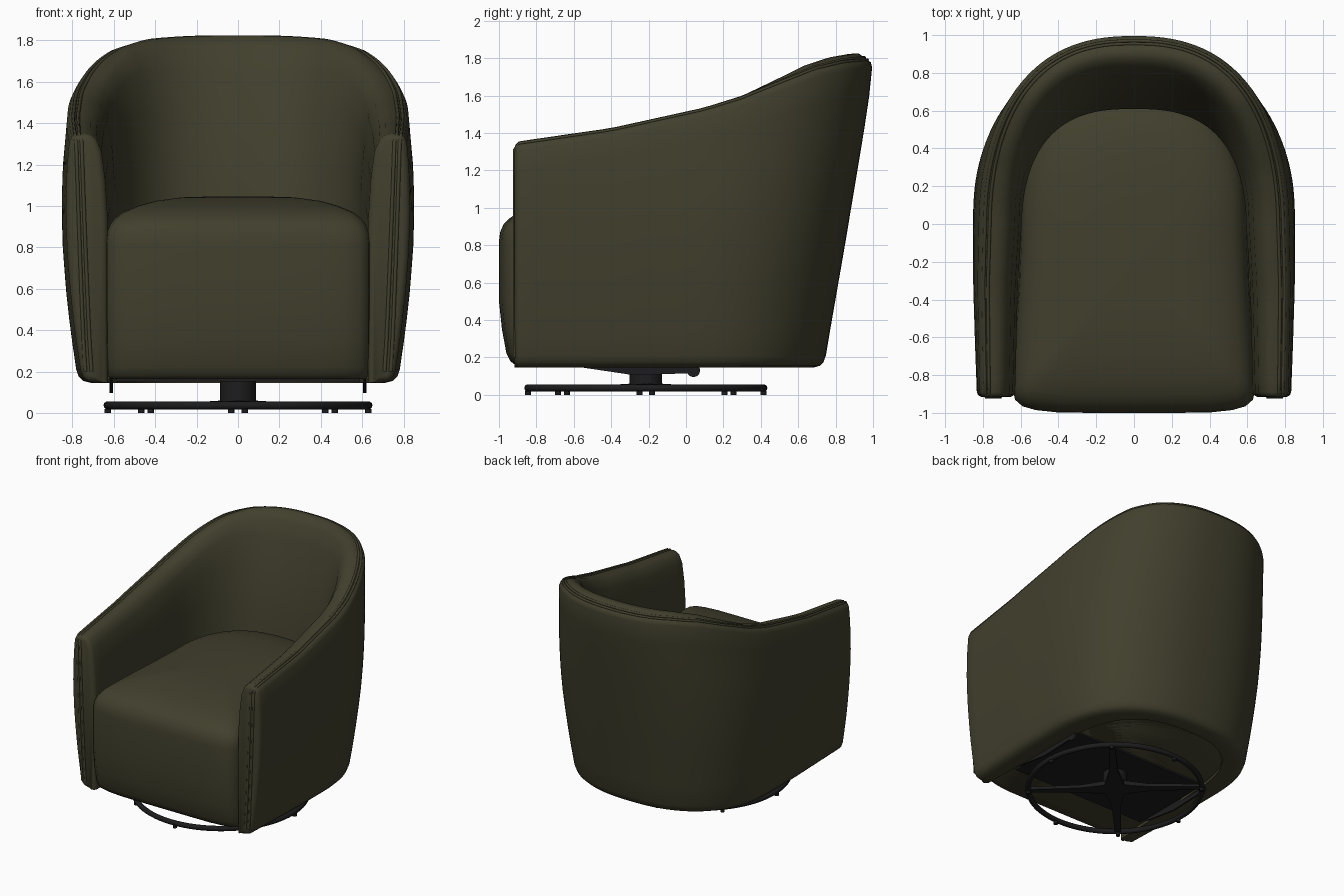
import bpy, bmesh, math
from mathutils import Vector, Matrix

old = bpy.data.objects.get("Cube")
if old:
    bpy.data.objects.remove(old, do_unlink=True)


def material(name, rgb):
    m = bpy.data.materials.new(name)
    m.use_nodes = True
    m.diffuse_color = (*rgb, 1)
    bsdf = m.node_tree.nodes["Principled BSDF"]
    bsdf.inputs["Base Color"].default_value = (*rgb, 1)
    bsdf.inputs["Roughness"].default_value = 0.8
    return m


OLIVE = material("olive fabric", (0.053, 0.050, 0.026))
BLACK = material("black metal", (0.012, 0.012, 0.013))


def finish(name, bm, mat, angle=50):
    bmesh.ops.recalc_face_normals(bm, faces=bm.faces)
    mesh = bpy.data.meshes.new(name)
    bm.to_mesh(mesh)
    bm.free()
    mesh.materials.append(mat)
    obj = bpy.data.objects.new(name, mesh)
    bpy.context.collection.objects.link(obj)
    bpy.ops.object.select_all(action="DESELECT")
    obj.select_set(True)
    bpy.context.view_layer.objects.active = obj
    bpy.ops.object.shade_smooth_by_angle(angle=math.radians(angle))
    return obj


def loft(name, rings, mat, angle=50):
    """Skin closed rings of equal length and cap both ends."""
    bm = bmesh.new()
    vs = [[bm.verts.new(p) for p in r] for r in rings]
    n = len(vs[0])
    for a, b in zip(vs, vs[1:]):
        for i in range(n):
            j = (i + 1) % n
            bm.faces.new((a[i], a[j], b[j], b[i]))
    bm.faces.new(vs[0])
    bm.faces.new(vs[-1])
    return finish(name, bm, mat, angle)


def box(name, size, loc, mat):
    bm = bmesh.new()
    bmesh.ops.create_cube(bm, size=1, matrix=Matrix.Translation(loc) @ Matrix.Diagonal((*size, 1)))
    return finish(name, bm, mat, 30)


def cylinder(name, r, depth, loc, mat, axis=None):
    bm = bmesh.new()
    rot = Matrix.Rotation(math.pi / 2, 4, axis) if axis else Matrix()
    bmesh.ops.create_cone(bm, cap_ends=True, segments=32, radius1=r, radius2=r, depth=depth,
                          matrix=Matrix.Translation(loc) @ rot)
    return finish(name, bm, mat)


def tube(name, points, r, mat, closed=False):
    cu = bpy.data.curves.new(name, "CURVE")
    cu.dimensions = "3D"
    cu.bevel_depth = r
    cu.bevel_resolution = 3
    cu.use_fill_caps = True
    s = cu.splines.new("POLY")
    s.points.add(len(points) - 1)
    for p, q in zip(s.points, points):
        p.co = (*q, 1)
    s.use_cyclic_u = closed
    cu.materials.append(mat)
    bpy.context.collection.objects.link(bpy.data.objects.new(name, cu))


def table(rows, v, col=1):
    """Interpolate a column of a small profile table."""
    if v <= rows[0][0]:
        return rows[0][col]
    for a, b in zip(rows, rows[1:]):
        if v <= b[0]:
            return a[col] + (b[col] - a[col]) * (v - a[0]) / (b[0] - a[0])
    return rows[-1][col]


# Outer shell: height, half width, back depth
OUTER = [(.145, .71, .68), (.155, .75, .715), (.175, .77, .735), (.21, .782, .748), (.4, .81, .78),
         (.6, .832, .815), (.8, .847, .85), (1, .853, .883), (1.2, .846, .917), (1.4, .828, .95),
         (1.6, .81, .98), (1.8, .80, 1.0)]
# Rim height along the depth of the chair
RIM = [(-.9, 1.343), (-.4, 1.415), (.1, 1.525), (.3, 1.585), (.5, 1.665), (.7, 1.745), (.85, 1.78), (.97, 1.79)]
# Inner padding: side rise, side inset, back rise, back inset
INNER = [(0, .03, 0, .03), (.002, .055, .012, .045), (.007, .085, .035, .075), (.002, .12, .033, .12),
         (-.02, .155, -.02, .17), (-.08, .187, -.14, .22), (-.22, .21, -.4, .29), (-.42, .225, -.8, .39)]
FRONT = -.89
ROUND = 2.4


def plan(u, w, b, n):
    """Point on the horseshoe: u below 0 is the straight arm, 0 to 1 the quarter curve."""
    if u < 0:
        return w, FRONT * -u
    a = u * math.pi / 2
    return w * max(math.cos(a), 0) ** (2 / n), b * math.sin(a) ** (2 / n)


def section(u):
    y_rim = plan(u, .8, .98, ROUND)[1]
    R = table(RIM, y_rim)
    k = math.sin(max(u, 0) * math.pi / 2) ** 2
    toe = .02 * max(0, (-u - .35) / .65)
    pts = []
    levels = [r[0] for r in OUTER[:4]] + [.21 + (R - .25) * i / 10 for i in range(1, 11)]
    trims = [(z, 0) for z in levels] + [(R - .012, .01)]
    for z, d in trims:
        x, y = plan(u, table(OUTER, z) - d - toe, table(OUTER, z, 2) - d, ROUND)
        pts.append(Vector((x, y, z)))
    w, b = table(OUTER, R) - toe, table(OUTER, R, 2)
    for hs, ds, hb, db in INNER:
        flare = .04 * ds / .22 * max(0, -u)
        x, y = plan(u, w - ds + flare, b - db, ROUND + ds)
        pts.append(Vector((x, y, R + hs + (hb - hs) * k)))
    pts.append(Vector((pts[-1].x, pts[-1].y, .145)))
    return pts


def shrunk(sec, d, y):
    """Section moved inward by d, for the rounded arm front."""
    out = []
    for i, p in enumerate(sec):
        t = sec[(i + 1) % len(sec)] - sec[i - 1]
        nrm = Vector((-t.z, 0, t.x)).normalized()
        out.append(Vector((p.x + nrm.x * d, y, p.z + nrm.z * d)))
    return out


half = [section(-1 + i / 12) for i in range(12)] + [section(i / 32) for i in range(33)]
ends = [shrunk(half[0], d, FRONT - f) for d, f in ((.03, .027), (.016, .022), (.005, .012))]
half = ends + half
flip = lambda sec: [Vector((-p.x, p.y, p.z)) for p in sec]
whole = half + [flip(s) for s in half[-2::-1]]
loft("upholstered_shell", whole, OLIVE, 60)

# Fabric panel closing the underside
loft("underside_panel", [[(s[0].x * .93, s[0].y * .93, z) for s in whole] for z in (.165, .19)], OLIVE, 60)

# Twin piping following the rim and running down the arm fronts
for name, idx, x_top, x_low in (("outer_piping", 15, .782, .738), ("inner_piping", 16, .756, .708)):
    down = [Vector((x_low + (x_top - x_low) * (i / 8) ** .8, FRONT - .026, .2 + 1.11 * i / 8)) for i in range(9)]
    right = down + [s[idx] for s in half[3:]]
    tube(name, right + flip(right[-2::-1]), .009, OLIVE)


# Seat cushion: rounded plan lofted upward into a soft dome
def cushion_outline():
    pts = [(0, -1), (.2, -1), (.4, -.998), (.52, -.985), (.59, -.965), (.63, -.93), (.64, -.88), (.638, -.8),
           (.625, -.55), (.61, -.3), (.6, -.05)]
    pts += [(.6 * math.cos(a) ** .8, .68 * math.sin(a) ** .8) for a in [i * math.pi / 32 for i in range(1, 16)]]
    return pts + [(0, .68)] + [(-x, y) for x, y in pts[:0:-1]]


CUSHION = [(.165, .98, .90), (.18, .99, .925), (.22, .995, .95), (.35, 1, .98), (.5, 1, 1), (.82, 1, 1),
           (.87, .99, .992), (.91, .965, .97), (.94, .93, .935), (.97, .87, .88), (1.0, .76, .77),
           (1.025, .62, .62), (1.042, .42, .42), (1.046, .2, .2), (1.047, .04, .04)]
plan_pts = cushion_outline()
loft("seat_cushion", [[(x * sx, -.2 + (y + .2) * sy, z) for x, y in plan_pts] for z, sx, sy in CUSHION], OLIVE, 60)

# Swivel mechanism
HUB = Vector((0, -.215, 0))
box("mechanism_plate", (1.18, .7, .02), (0, -.28, .162), BLACK)
for s in (-1, 1):
    rail = [[(s * .612 + o, y, z) for y, z in ((-.62, .17), (-.55, .145), (-.28, .105), (.02, .115), (.07, .17))]
            for o in (-.006, .006)]
    loft("side_rail", rail, BLACK, 20)
    cylinder("rail_knob", .035, .016, (s * .612, .04, .13), BLACK, "Y")
cylinder("swivel_column", .087, .12, HUB + Vector((0, 0, .1)), BLACK)

# Ring base with tapered spokes and glides
ring = [HUB + Vector((.63 * math.cos(a), .63 * math.sin(a), .036)) for a in [i * math.pi / 40 for i in range(80)]]
tube("base_ring", ring, .02, BLACK, True)
for i in range(8):
    a = math.radians(45 * i + 3)
    d = Vector((math.cos(a), math.sin(a), 0))
    cylinder("glide", .016, .02, HUB + d * .63 + Vector((0, 0, .01)), BLACK)
    if i % 2:
        side = Vector((-d.y, d.x, 0))
        rings = [[HUB + d * r + side * w * sx + Vector((0, 0, z)) for sx, z in ((-1, .024), (1, .024), (1, top), (-1, top))]
                 for r, w, top in ((0, .09, .06), (.1, .06, .058), (.25, .032, .05), (.63, .022, .046))]
        loft("base_spoke", rings, BLACK, 30)
